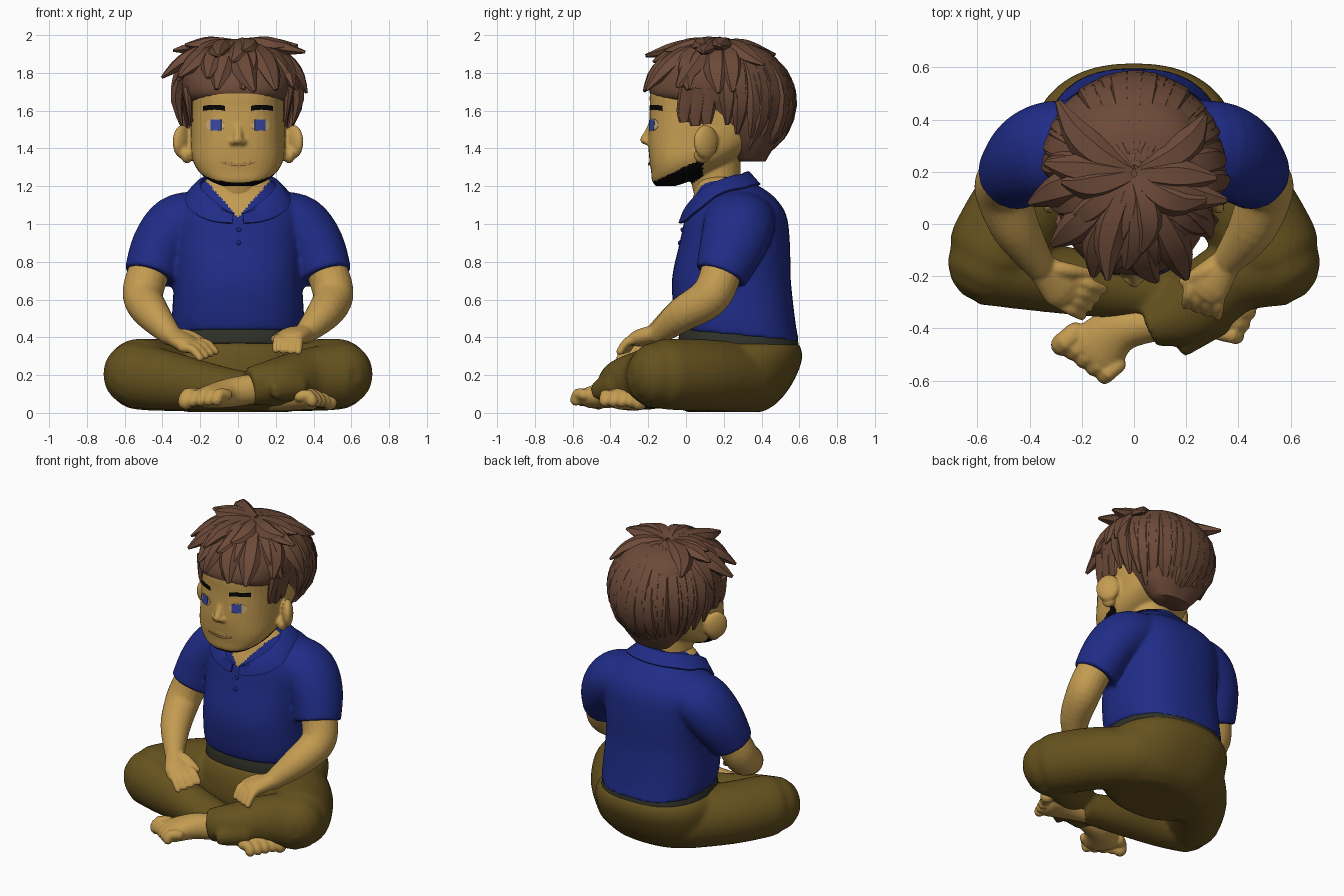
import bpy, bmesh, math, random
from mathutils import Vector, Matrix
from mathutils.bvhtree import BVHTree

if "Cube" in bpy.data.objects:
    bpy.data.objects.remove(bpy.data.objects["Cube"])
random.seed(4)
Z, Y = Vector((0, 0, 1)), Vector((0, 1, 0))

def material(name, rgb):
    m = bpy.data.materials.new(name)
    m.diffuse_color = (*rgb, 1)
    m.use_nodes = True
    m.node_tree.nodes["Principled BSDF"].inputs["Base Color"].default_value = m.diffuse_color
    return m
SKIN = material("skin", (0.55, 0.33, 0.082))
BLUE = material("shirt blue", (0.014, 0.025, 0.24))
OLIVE = material("trouser olive", (0.13, 0.083, 0.013))
HAIR = material("hair brown", (0.15, 0.068, 0.04))
BELT = material("belt dark", (0.03, 0.032, 0.022))
BLACK = material("brow black", (0.002, 0.002, 0.002))
IRIS = material("iris blue", (0.04, 0.065, 0.36))
EYE = material("eye cream", (0.6, 0.42, 0.18))
LIP = material("lip", (0.5, 0.28, 0.08))

def spline(pts, sub=4):
    """Catmull-Rom through tuples of any length."""
    pts, out = [Vector(p) for p in pts], []
    for i in range(len(pts) - 1):
        p0, p1, p2, p3 = pts[max(i - 1, 0)], pts[i], pts[i + 1], pts[min(i + 2, len(pts) - 1)]
        for t in (k / sub for k in range(sub)):
            out.append(0.5 * (2 * p1 + (p2 - p0) * t + (2 * p0 - 5 * p1 + 4 * p2 - p3) * t * t
                              + (3 * p1 - p0 - 3 * p2 + p3) * t ** 3))
    return out + [pts[-1]]

def loft(bm, rings, closed=True):
    rows = [[bm.verts.new(p) for p in r] for r in rings]
    n = len(rows[0])
    for a, b in zip(rows, rows[1:]):
        for i in range(n if closed else n - 1):
            bm.faces.new((a[i], a[(i + 1) % n], b[(i + 1) % n], b[i]))
    if closed:
        bm.faces.new(rows[0])
        bm.faces.new(rows[-1])

def tube(bm, pts, ref=Z, n=16, rounded=True, sub=4):
    """Sweep an ellipse along points (x, y, z, half width, half height)."""
    s, rings = spline(pts, sub), []
    P = [Vector(p[:3]) for p in s]
    def ring(c, d, a, b):
        side = d.cross(ref(c) if callable(ref) else ref).normalized()
        up = side.cross(d)
        return [c + side * a * math.cos(2 * math.pi * i / n) + up * b * math.sin(2 * math.pi * i / n) for i in range(n)]
    for i, p in enumerate(s):
        d = (P[min(i + 1, len(P) - 1)] - P[max(i - 1, 0)]).normalized()
        a, b = p[3], p[4]
        ends = [ring(P[i] + d * min(a, b) * math.sin(u) * (-1 if i == 0 else 1), d, a * math.cos(u), b * math.cos(u))
                for u in (0.45, 0.9, 1.3)] if rounded else []
        rings += (ends[::-1] if i == 0 else []) + [ring(P[i], d, a, b)] + (ends if i == len(s) - 1 else [])
    loft(bm, rings)

def body(bm, sections, e=2.4, n=40):
    """Stack of superellipses (z, y centre, half width, half depth)."""
    cs = [(math.cos(2 * math.pi * i / n), math.sin(2 * math.pi * i / n)) for i in range(n)]
    power = lambda v: math.copysign(abs(v) ** (2 / e), v)
    loft(bm, [[(rx * power(c), yc + ry * power(s), z) for c, s in cs] for z, yc, rx, ry in spline(sections)])

def ball(bm, c, r, rot=0.0):
    m = Matrix.Translation(c) @ Matrix.Rotation(rot, 4, 'Z') @ Matrix.Diagonal((*r, 1))
    bmesh.ops.create_uvsphere(bm, u_segments=20, v_segments=12, radius=1, matrix=m)

def finish(bm, name, mat, voxel=0, smooth=0, angle=50, thick=0):
    """Make the object; voxel > 0 fuses its pieces into one skin."""
    bmesh.ops.recalc_face_normals(bm, faces=bm.faces)
    me = bpy.data.meshes.new(name)
    bm.to_mesh(me)
    ob = bpy.data.objects.new(name, me)
    bpy.context.collection.objects.link(ob)
    if voxel:
        m = ob.modifiers.new("fuse", 'REMESH')
        m.mode, m.voxel_size = 'VOXEL', voxel
        m = ob.modifiers.new("soften", 'SMOOTH')
        m.factor, m.iterations = 0.5, smooth
    if thick:
        ob.modifiers.new("thickness", 'SOLIDIFY').thickness = thick
    if ob.modifiers:
        bpy.context.view_layer.update()
        ob.data = bpy.data.meshes.new_from_object(ob.evaluated_get(bpy.context.evaluated_depsgraph_get()))
        ob.modifiers.clear()
    ob.data.materials.clear()
    ob.data.materials.append(mat)
    ob.data.shade_smooth()
    ob.data.set_sharp_from_angle(angle=math.radians(angle))
    return ob

def surface(ob):
    return BVHTree.FromPolygons([v.co for v in ob.data.vertices], [p.vertices[:] for p in ob.data.polygons])

def drop_hem(bm):
    for v in bm.verts:
        if v.co.z < 0.65:
            v.co.z -= (v.co.y - 0.27) * 0.1 * min(1, (0.65 - v.co.z) / 0.2)

# Shirt: torso with sleeves, skin showing in the open neck
bm = bmesh.new()
body(bm, [(.41, .28, .345, .32), (.5, .26, .35, .32), (.7, .24, .34, .315), (.9, .258, .345, .292),
          (1.05, .265, .34, .265), (1.15, .25, .27, .21), (1.22, .205, .19, .15), (1.25, .2, .14, .12)])
drop_hem(bm)
for s in (-1, 1):
    tube(bm, [(s * .2, .28, 1.04, .14, .19), (s * .32, .28, .99, .165, .19), (s * .41, .245, .88, .155, .175),
              (s * .465, .185, .725, .14, .14)], ref=Y, n=24, rounded=False)
shirt = finish(bm, "shirt", BLUE, .012, 6)
shirt.data.materials.append(SKIN)
for p in shirt.data.polygons:
    if p.center.y < .2 and p.center.z > 1.035 + abs(p.center.x) * 1.15:
        p.material_index = 1

# Collar flaps laid on the shirt, and buttons
bm, tree, rows = bmesh.new(), surface(shirt), []
for g, drop, lift in ((0, 0, .014), (.03, -.005, .024), (.09, .085, .014)):
    row = []
    for a in (math.radians(-173 + 346 * i / 40) for i in range(41)):
        f = (1 - math.cos(a)) / 2
        p = Vector((math.sin(a) * (.16 + g), .17 + math.cos(a) * (.14 + g * .8), 1.275 - .185 * f - drop * (1 - .6 * f ** 8) - .05 * f ** 6))
        q, nor = tree.find_nearest(p)[:2]
        row.append(q + nor * lift if (p - q).dot(nor) < lift else p)
    rows.append(row)
loft(bm, rows, closed=False)
finish(bm, "collar", BLUE, thick=.014)
bm = bmesh.new()
for z in (.97, .9):
    y = tree.ray_cast(Vector((.005, -2, z)), Y)[0].y
    ball(bm, (.005, y, z), (.012, .01, .012))
finish(bm, "buttons", BLUE)

# Belt
bm = bmesh.new()
body(bm, [(.34, .28, .35, .318), (.38, .28, .345, .318), (.43, .28, .335, .31)])
drop_hem(bm)
finish(bm, "belt", BELT)

# Trousers: hips, thighs and crossed shins fused
bm = bmesh.new()
body(bm, [(.004, .2, .27, .2), (.05, .22, .34, .26), (.15, .24, .39, .32), (.27, .27, .4, .342),
          (.34, .28, .38, .33), (.37, .28, .34, .31)], e=2.3)
for s in (-1, 1):
    tube(bm, [(s * .22, .3, .19, .19, .182), (s * .4, .1, .2, .195, .19), (s * .525, -.1, .205, .19, .188),
              (s * .55, -.145, .205, .165, .175)], n=24)
tube(bm, [(.55, -.15, .2, .165, .175), (.38, -.2, .185, .145, .16), (.22, -.32, .165, .14, .13),
          (.06, -.39, .14, .085, .1)], n=24, rounded=False)
tube(bm, [(.28, -.36, .14, .1, .09), (.2, -.475, .12, .03, .05)])
tube(bm, [(-.55, -.15, .2, .165, .175), (-.36, -.2, .17, .135, .155), (-.08, -.24, .13, .12, .115),
          (.2, -.27, .1, .09, .09)], n=24, rounded=False)
finish(bm, "trousers", OLIVE, .014, 6)

# Bare feet with toes
def foot(name, ankle, mid, ball_pt, inner):
    bm = bmesh.new()
    d = (Vector(ball_pt) - Vector(mid)).normalized()
    side = d.cross(Z)
    tube(bm, [(*ankle, .065, .08), (*mid, .09, .078), (*ball_pt, .115, .06)], n=20)
    for k in range(5):
        q = Vector(ball_pt) + side * inner * (k - 2) * .05 + d * (.065 - .012 * k) + Z * .008
        r = .044 if k == 0 else .032
        tube(bm, [(*(q - d * .05), r, r), (*(q + Z * .012), r, r), (*(q + d * .018 - Z * .015), r, r)], n=10, sub=2)
    finish(bm, name, SKIN, .009, 2)
foot("front_foot", (.1, -.38, .13), (-.05, -.4, .105), (-.15, -.485, .082), -1)
foot("rear_foot", (.16, -.27, .09), (.27, -.3, .09), (.38, -.325, .075), 1)

# Arms with hands resting on the lap
def arm(name, s, wrist, palm, tips, thumb):
    bm = bmesh.new()
    tube(bm, [(s * .45, .2, .8, .11, .11), (s * .495, .165, .68, .108, .11), (s * .5, .11, .6, .105, .105),
              (s * .45, -.02, .52, .092, .092), (*wrist, .06, .06)], ref=Vector((s, .4, .3)), n=20)
    w, p, a, b = Vector(wrist), Vector(palm), Vector(tips[0]), Vector(tips[1])
    tube(bm, [(*w, .055, .05), (*p, .085, .048), (*(p + (p - w) * .3), .08, .042)])
    d, across = (p - w).normalized(), (b - a).normalized()
    for k in range(4):
        t = a.lerp(b, k / 3)
        base = p + d * .03 + across * (k - 1.5) * .038
        tube(bm, [(*base, .025, .025), (*(base.lerp(t, .55) + Z * .022), .024, .024), (*t, .02, .02)], n=10)
    tube(bm, [(*w, .03, .03), (*((w + Vector(thumb)) / 2 + Z * .02), .03, .03), (*thumb, .02, .02)], n=10)
    finish(bm, name, SKIN, .009, 2)
arm("left_arm", -1, (-.36, -.16, .415), (-.28, -.235, .37), ((-.12, -.25, .325), (-.2, -.35, .29)), (-.17, -.19, .37))
arm("right_arm", 1, (.36, -.14, .425), (.29, -.225, .4), ((.2, -.31, .335), (.32, -.35, .325)), (.19, -.22, .39))

# Head with neck, ears and nose; dark edge under the jaw
bm = bmesh.new()
body(bm, [(1.2, -.11, .08, .05), (1.23, -.075, .15, .105), (1.28, -.02, .21, .165), (1.35, .04, .243, .235),
          (1.45, .1, .25, .3), (1.6, .15, .253, .342), (1.73, .16, .25, .345), (1.86, .16, .2, .27), (1.92, .16, .1, .15)], e=2.5)
tube(bm, [(0, .19, 1.08, .14, .12), (0, .16, 1.22, .135, .13), (0, .15, 1.36, .14, .14)], ref=Y, n=24)
for s in (-1, 1):
    ball(bm, (s * .295, .105, 1.435), (.035, .075, .09), s * .6)
    ball(bm, (s * .27, .085, 1.365), (.03, .045, .045), s * .4)
    ball(bm, (s * .025, -.2, 1.435), (.022, .025, .018))
tube(bm, [(0, -.175, 1.55, .02, .015), (0, -.195, 1.49, .022, .022), (0, -.22, 1.445, .026, .024)], ref=Y)
ball(bm, (0, -.165, 1.325), (.075, .03, .035))
head = finish(bm, "head", SKIN, .009, 4)
head.data.materials.append(BLACK)
for p in head.data.polygons:
    x, y, z = p.center
    if p.normal.z < -.4 and y < .09 and 1.19 < z < 1.225 + .48 * (y + .17) and abs(x) < .245:
        p.material_index = 1

# Painted face details projected on the head
tree = surface(head)
def decal(name, cx, cz, w, h, mat, off=.004, bend=0.0, oval=False):
    bm, rows = bmesh.new(), []
    for v in (j / 3 - 1 for j in range(7)):
        pts = [(cx + u * w, cz + v * h * (math.sqrt(max(0.02, 1 - u * u)) if oval else 1) + bend * u * u)
               for u in (i / 6 - 1 for i in range(13))]
        rows.append([(x, tree.ray_cast(Vector((x, -2, z)), Y)[0].y - off, z) for x, z in pts])
    loft(bm, rows, closed=False)
    finish(bm, name, mat, thick=.002)
for s, side in ((-1, "left"), (1, "right")):
    decal(side + "_eye", s * .12, 1.525, .05, .033, EYE, .006, 0, True)
    decal(side + "_iris", s * .117, 1.525, .028, .029, IRIS, .0095)
    decal(side + "_brow", s * .127, 1.618, .057, .013, BLACK, .008, -.006)
decal("mouth", 0, 1.315, .09, .008, LIP, .008, .012, True)

# Hair: a cap plus tapering locks combed from the crown
bm = bmesh.new()
body(bm, [(1.33, .35, .12, .07), (1.42, .34, .2, .13), (1.53, .31, .255, .2), (1.62, .26, .275, .26),
          (1.66, .19, .285, .345), (1.71, .17, .295, .365), (1.8, .18, .295, .34), (1.9, .18, .24, .27), (1.95, .17, .15, .18)], e=2.4)
finish(bm, "hair_cap", HAIR)
CEN = Vector((0, .19, 1.66))
def on_hair(az, el, r):
    a, e = math.radians(az), math.radians(el)
    return CEN + Vector((.325 * math.sin(a) * math.cos(e), -.36 * math.cos(a) * math.cos(e), (.305 if e > 0 else .37) * math.sin(e))) * r
def lock(bm, az, e0, e1, flick, w, curl=0):
    pts = []
    for t in (k / 5 for k in range(6)):
        r = .95 + .05 * math.sin(t * math.pi) + (flick - .95) * t ** 3
        p = on_hair(az + curl * t * t, e0 + (e1 - e0) * t, r)
        p.z = min(p.z, 1.965)
        q = w * (.55 + .9 * t if t < .5 else 1.0) * (1 if t < .7 else (1.06 - t) * 3)
        pts.append((*p, q, max(q * .65, .004)))
    tube(bm, pts, ref=lambda c: (c - CEN).normalized(), n=6, rounded=False, sub=2)
bm = bmesh.new()
for i in range(17):                               # long locks down the back
    lock(bm, 96 + 10.5 * i, 85, -20 - 42 * math.sin(math.pi * i / 16) + random.uniform(-4, 4), random.uniform(.96, 1.03), .06, random.uniform(-5, 5))
for i in range(11):                               # second layer over the back
    lock(bm, 105 + 15 * i, 65, -12 - 38 * math.sin(math.pi * i / 10), random.uniform(.97, 1.04), .06, random.uniform(-8, 8))
for i in range(13):                               # fringe and temples
    lock(bm, -99 + 16.5 * i, 80, random.uniform(5, 18), random.uniform(1.08, 1.34), .07, random.uniform(-14, 14))
for i in range(12):                               # short tousled locks on top
    lock(bm, -112 + 20 * i, 88, random.uniform(28, 48), random.uniform(1.15, 1.42), .065, random.uniform(-25, 25))
for s in (-1, 1):                                 # sideburns
    for y, z in ((-.01, 1.54), (.05, 1.52), (.11, 1.53)):
        tube(bm, [(s * .27, y + .02, 1.72, .045, .03), (s * .258, y, z + .06, .04, .016), (s * .25, y, z, .025, .012)],
             ref=Vector((s, 0, 0)), n=8, rounded=False)
finish(bm, "hair_locks", HAIR, angle=30)
